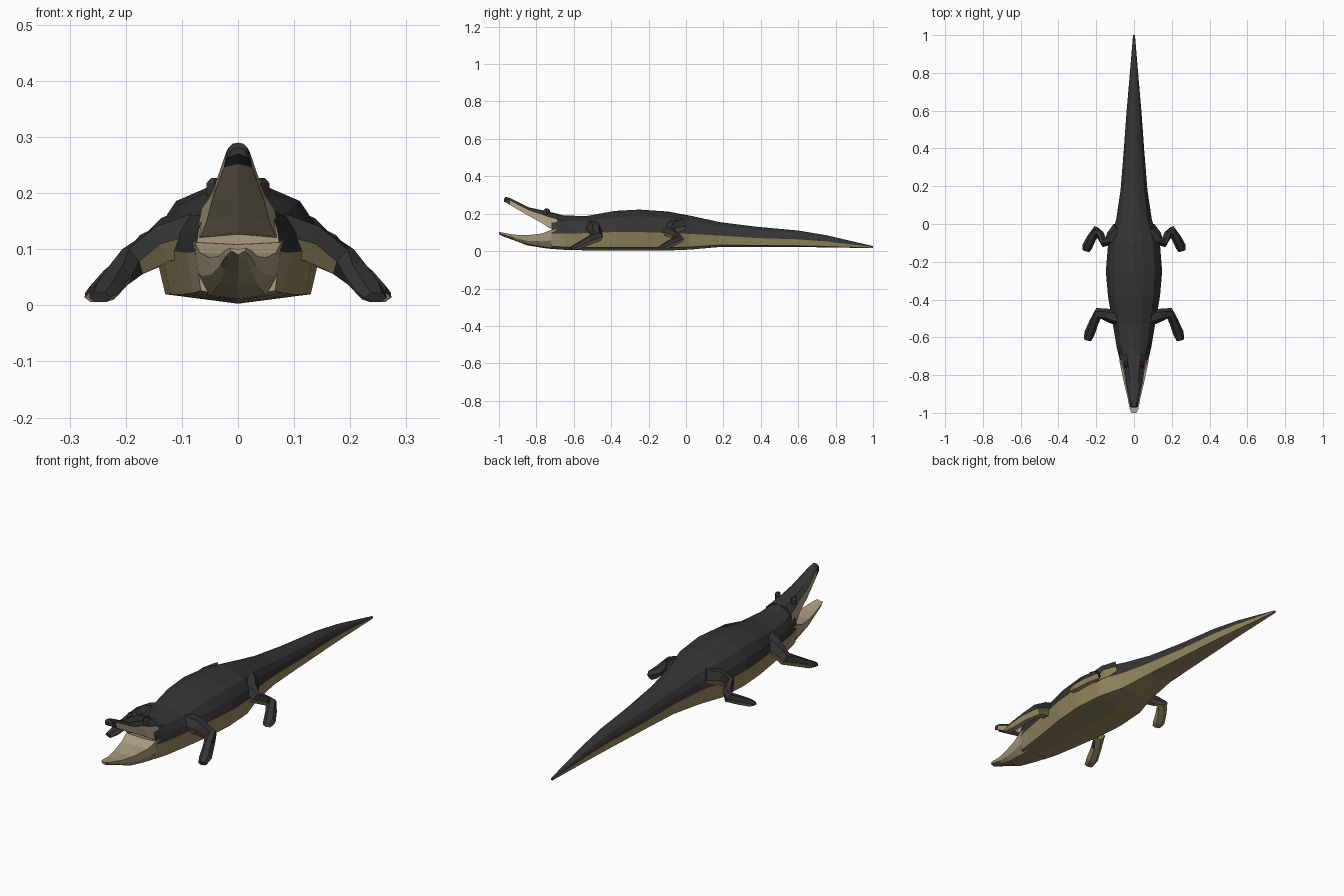
import bpy, bmesh, math
from mathutils import Vector


def mat(name, r, g, b):
    m = bpy.data.materials.new(name)
    m.diffuse_color = (r, g, b, 1)
    return m


DARK = mat("charcoal hide", 0.035, 0.035, 0.035)
OLIVE = mat("olive belly", 0.30, 0.245, 0.115)
THROAT = mat("tan throat", 0.32, 0.265, 0.16)
BEIGE = mat("beige mouth", 0.41, 0.335, 0.225)
MATS = [DARK, OLIVE, THROAT, BEIGE]


def loft(name, rings, colour):
    """Skin closed rings; colour(normal, centre, segment) gives the material index."""
    bm = bmesh.new()
    seg = bm.faces.layers.int.new("seg")
    vs = [[bm.verts.new(p) for p in r] for r in rings]
    n = len(rings[0])
    for a, b in zip(vs, vs[1:]):
        for i in range(n):
            j = (i + 1) % n
            f = bm.faces.new((a[i], a[j], b[j], b[i]))
            f[seg] = min(i, n - 1 - i)      # same number on left and right
    for end in (vs[0], vs[-1]):
        f = bm.faces.new(end)
        f[seg] = -1
    bmesh.ops.recalc_face_normals(bm, faces=bm.faces)
    for f in bm.faces:
        f.normal_update()
        f.material_index = colour(f.normal, f.calc_center_median(), f[seg])
    me = bpy.data.meshes.new(name)
    bm.to_mesh(me)
    bm.free()
    for m in MATS:
        me.materials.append(m)
    ob = bpy.data.objects.new(name, me)
    bpy.context.collection.objects.link(ob)
    return ob


def section(y, half):
    """Full ring from a half outline that starts and ends on the centre line."""
    return ([Vector((x, y, z)) for x, z in half] +
            [Vector((-x, y, z)) for x, z in half[-2:0:-1]])


# Body and tail: y, half width, top z, colour line z, bottom z
body = [(-0.72, 0.076, 0.208, 0.095, 0.012), (-0.65, 0.092, 0.190, 0.094, 0.007),
        (-0.53, 0.112, 0.188, 0.096, 0.004), (-0.38, 0.138, 0.215, 0.102, 0.003),
        (-0.25, 0.149, 0.222, 0.102, 0.003), (-0.10, 0.137, 0.212, 0.097, 0.003),
        (0.02, 0.095, 0.190, 0.092, 0.008), (0.18, 0.071, 0.155, 0.083, 0.022),
        (0.38, 0.055, 0.130, 0.070, 0.023), (0.60, 0.039, 0.110, 0.063, 0.022),
        (0.75, 0.026, 0.085, 0.052, 0.020), (1.0, 0.005, 0.027, 0.022, 0.016)]
rings = []
for y, w, zt, zc, zb in body:
    h, d = zt - zc, zc - zb
    rings.append(section(y, [(0, zt), (w * 0.33, zc + h * 0.92), (w * 0.74, zc + h * 0.70),
                             (w * 0.92, zc + h * 0.36), (w, zc), (w * 0.87, zb + d * 0.17),
                             (0, zb)]))


def body_colour(n, c, s):
    if s == -1:
        return 3 if c.y < 0 else 0
    if s < 4:
        return 0
    return 2 if c.y < -0.6 else 1


loft("body_and_tail", rings, body_colour)

# Upper jaw: y, half width, top z, bottom z
upper = [(-0.69, 0.076, 0.200, 0.112), (-0.735, 0.066, 0.211, 0.125),
         (-0.77, 0.056, 0.219, 0.150), (-0.84, 0.046, 0.234, 0.188),
         (-0.94, 0.025, 0.284, 0.246), (-0.965, 0.020, 0.290, 0.262),
         (-0.972, 0.015, 0.281, 0.264)]
rings = [section(y, [(0, zt), (w * 0.5, zt - 0.002), (w * 0.86, zb + (zt - zb) * 0.68),
                     (w, zb), (0, zb + 0.006)]) for y, w, zt, zb in upper]
loft("upper_jaw", rings, lambda n, c, s: 0 if s < 2 or c.y < -0.95 else 3)

# Lower jaw: y, half width, top z, bottom z
lower = [(-0.69, 0.080, 0.116, 0.010), (-0.725, 0.077, 0.112, 0.012),
         (-0.77, 0.068, 0.094, 0.018), (-0.85, 0.051, 0.085, 0.031),
         (-0.92, 0.034, 0.088, 0.058), (-0.975, 0.024, 0.098, 0.078),
         (-1.0, 0.014, 0.103, 0.090)]
rings = [section(y, [(0, zt - 0.004), (w, zt), (w * 0.92, zb + (zt - zb) * 0.45),
                     (w * 0.65, zb + 0.006), (0, zb)]) for y, w, zt, zb in lower]
loft("lower_jaw", rings, lambda n, c, s: 2 if s > 1 else 3)


# Legs: hexagonal tubes through x, y, z, half width, half height
def leg(name, path):
    pts = [Vector(p[:3]) for p in path]
    for side, label in ((1, "left"), (-1, "right")):
        rings = []
        for k, p in enumerate(path):
            t = (pts[min(k + 1, len(pts) - 1)] - pts[max(k - 1, 0)]).normalized()
            u = t.cross(Vector((0, 0, 1))).normalized()
            v = u.cross(t)
            ring = []
            for i in range(6):
                a = i * math.pi / 3
                q = pts[k] + u * math.cos(a) * p[3] + v * math.sin(a) * p[4]
                ring.append(Vector((q.x * side, q.y, max(q.z, 0.005))))
            rings.append(ring)
        loft(f"{label}_{name}", rings, lambda n, c, s: 1 if n.z < -0.3 else 0)


leg("front_leg", [(0.07, -0.50, 0.125, 0.045, 0.045), (0.13, -0.485, 0.110, 0.036, 0.038),
                  (0.188, -0.472, 0.078, 0.030, 0.030), (0.212, -0.52, 0.055, 0.025, 0.024),
                  (0.236, -0.58, 0.025, 0.028, 0.018), (0.246, -0.615, 0.014, 0.020, 0.010)])
leg("hind_leg", [(0.075, -0.03, 0.135, 0.045, 0.045), (0.12, -0.075, 0.125, 0.036, 0.036),
                 (0.158, -0.098, 0.105, 0.026, 0.028), (0.180, -0.055, 0.082, 0.022, 0.024),
                 (0.198, -0.035, 0.066, 0.026, 0.024), (0.225, -0.075, 0.045, 0.025, 0.021),
                 (0.248, -0.12, 0.022, 0.027, 0.017), (0.254, -0.142, 0.014, 0.020, 0.010)])

# Eyes: small bumps on the brow
for side, label in ((1, "left"), (-1, "right")):
    r = [[Vector((side * 0.042 + s * x, -0.745 + s * y * 1.3, z))
          for x, y in ((1, 0), (0, 1), (-1, 0), (0, -1))]
         for s, z in ((0.015, 0.195), (0.014, 0.218), (0.006, 0.227))]
    loft(f"{label}_eye", r, lambda n, c, s: 0)
